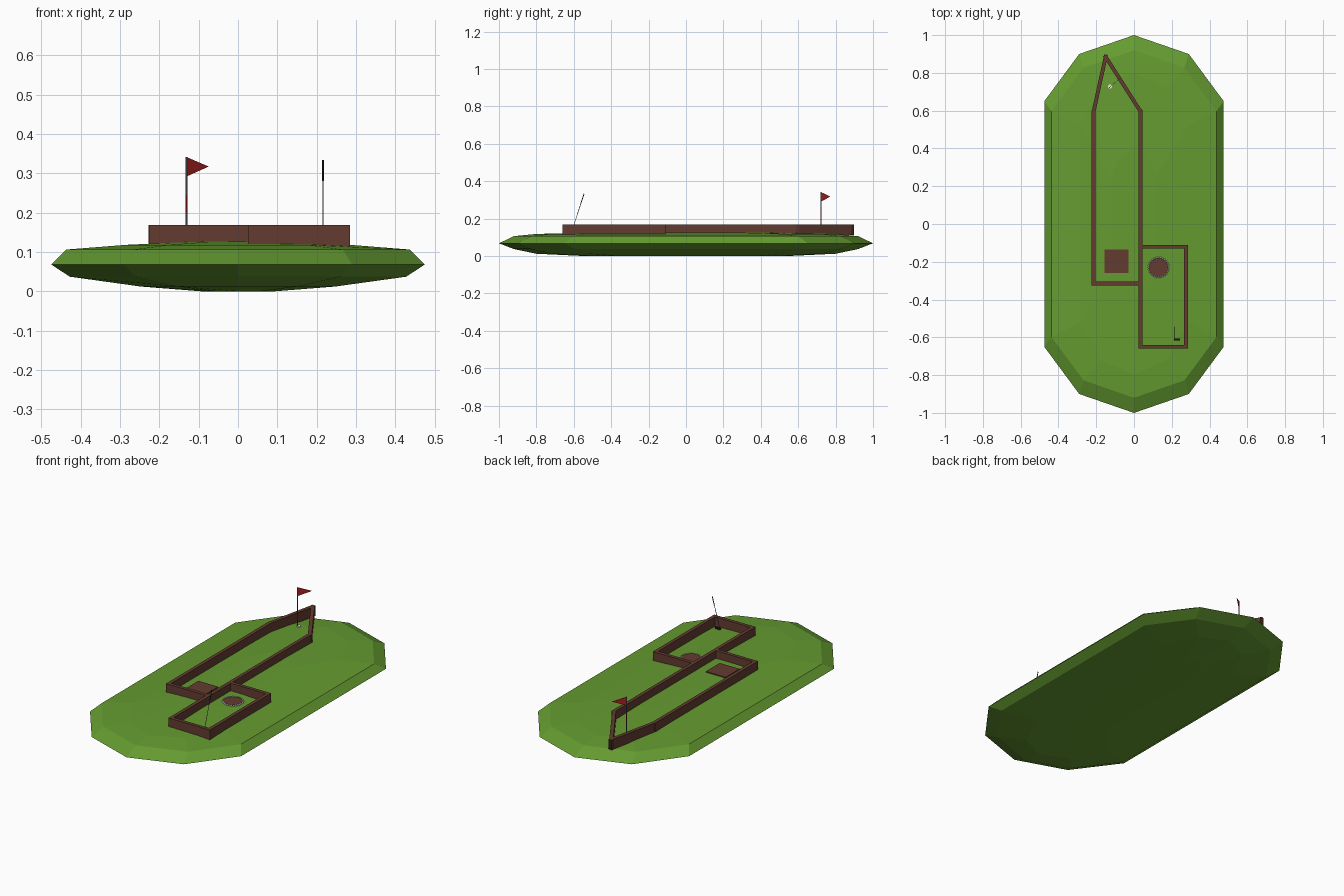
import bpy, bmesh, math
from mathutils import Vector

if "Cube" in bpy.data.objects:
    bpy.data.objects.remove(bpy.data.objects["Cube"])


def material(name, rgb):
    m = bpy.data.materials.new(name)
    m.diffuse_color = (*rgb, 1)
    m.use_nodes = True
    m.node_tree.nodes["Principled BSDF"].inputs["Base Color"].default_value = m.diffuse_color
    return m


GREEN = material("grass green", (0.13, 0.33, 0.03))
BROWN = material("brick brown", (0.125, 0.045, 0.03))
RED = material("flag red", (0.38, 0.015, 0.015))
WHITE = material("white", (0.8, 0.8, 0.8))
GREY = material("metal grey", (0.16, 0.16, 0.17))
BLACK = material("black", (0.012, 0.012, 0.012))


def finish(name, bm, mat):
    bmesh.ops.recalc_face_normals(bm, faces=bm.faces)
    me = bpy.data.meshes.new(name)
    bm.to_mesh(me)
    bm.free()
    me.materials.append(mat)
    ob = bpy.data.objects.new(name, me)
    bpy.context.collection.objects.link(ob)
    return ob


def prism(name, pts, z0, z1, mat):
    """Vertical extrusion of a flat outline."""
    bm = bmesh.new()
    face = bm.faces.new([bm.verts.new((x, y, z0)) for x, y in pts])
    top = bmesh.ops.extrude_face_region(bm, geom=[face])["geom"]
    for v in top:
        if isinstance(v, bmesh.types.BMVert):
            v.co.z = z1
    return finish(name, bm, mat)


def rod(name, a, b, r, mat, sides=8):
    a, b = Vector(a), Vector(b)
    bm = bmesh.new()
    bmesh.ops.create_cone(bm, cap_ends=True, segments=sides, radius1=r, radius2=r, depth=(b - a).length)
    rot = (b - a).to_track_quat('Z', 'Y')
    for v in bm.verts:
        v.co = rot @ v.co + (a + b) / 2
    return finish(name, bm, mat)


def circle(x, y, r, n):
    return [(x + r * math.cos(2 * math.pi * i / n), y + r * math.sin(2 * math.pi * i / n)) for i in range(n)]


# Grassy mound: stacked, scaled copies of a ten-sided outline
quarter = [(0, 1), (0.29, 0.9), (0.475, 0.65)]
outline = quarter + [(x, -y) for x, y in reversed(quarter)]
outline += [(-x, y) for x, y in reversed(outline[1:-1])]
rings = [(0.2, 0.55, 0), (0.52, 0.8, 0.012), (0.9, 0.92, 0.037), (1, 1, 0.068),
         (0.92, 0.92, 0.106), (0.6, 0.8, 0.118), (0.25, 0.4, 0.126)]
bm = bmesh.new()
loops = [[bm.verts.new((x * sx, y * sy, z)) for x, y in outline] for sx, sy, z in rings]
n = len(outline)
for lo, hi in zip(loops, loops[1:]):
    for i in range(n):
        j = (i + 1) % n
        bm.faces.new((lo[i], lo[j], hi[j], hi[i]))
bm.faces.new(loops[0])
bm.faces.new(loops[-1])
finish("grass_mound", bm, GREEN)


# Low brick walls along straight runs
def wall(name, a, b, t=0.01):
    a, b = Vector(a), Vector(b)
    d = (b - a).normalized() * t
    s = Vector((-d.y, d.x))
    a, b = a - d, b + d
    prism(name, [a + s, a - s, b - s, b + s], 0.112, 0.169, BROWN)


long_run = [(0.035, -0.315), (-0.215, -0.315), (-0.215, 0.59), (-0.15, 0.885), (0.035, 0.595), (0.035, -0.65)]
short_run = [(0.035, -0.12), (0.275, -0.12), (0.275, -0.65), (0.035, -0.65)]
for label, run in (("long_lane_wall", long_run), ("short_lane_wall", short_run)):
    for i in range(len(run) - 1):
        wall(f"{label}_{i + 1}", run[i], run[i + 1])

# Square and round brown pads
prism("square_pad", [(-0.155, -0.26), (-0.03, -0.26), (-0.03, -0.135), (-0.155, -0.135)], 0.115, 0.131, BROWN)
prism("round_pad", circle(0.13, -0.23, 0.051, 24), 0.115, 0.130, BROWN)

# Ring of small white balls round the pad
bm = bmesh.new()
for x, y in circle(0.13, -0.23, 0.052, 28):
    ball = bmesh.ops.create_icosphere(bm, subdivisions=1, radius=0.0055)
    bmesh.ops.translate(bm, verts=ball["verts"], vec=(x, y, 0.127))
finish("ball_ring", bm, WHITE)

# Cup, flagpole with red band, and pennant
px, py = -0.131, 0.722
prism("hole_cup", circle(-0.127, 0.728, 0.011, 12), 0.11, 0.123, WHITE)
rod("flagpole", (px, py, 0.11), (px, py, 0.341), 0.002, GREY)
rod("flagpole_band", (px, py, 0.2), (px, py, 0.245), 0.0025, RED)
bm = bmesh.new()
for o in (-0.0005, 0.0005):
    bm.faces.new([bm.verts.new((px + dx + o, py + dy - o, z))
                  for dx, dy, z in ((0, 0, 0.341), (0.056, 0.049, 0.317), (0, 0, 0.292))])
bmesh.ops.bridge_loops(bm, edges=bm.edges[:])
finish("flag", bm, RED)

# Leaning putter
foot, tip = Vector((0.216, -0.613, 0.124)), Vector((0.216, -0.545, 0.333))
rod("putter_shaft", foot, tip, 0.0015, GREY)
rod("putter_grip", foot.lerp(tip, 0.75), tip, 0.0022, BLACK)
prism("putter_head", [(0.212, -0.606), (0.212, -0.616), (0.243, -0.616), (0.243, -0.606)], 0.121, 0.131, BLACK)
